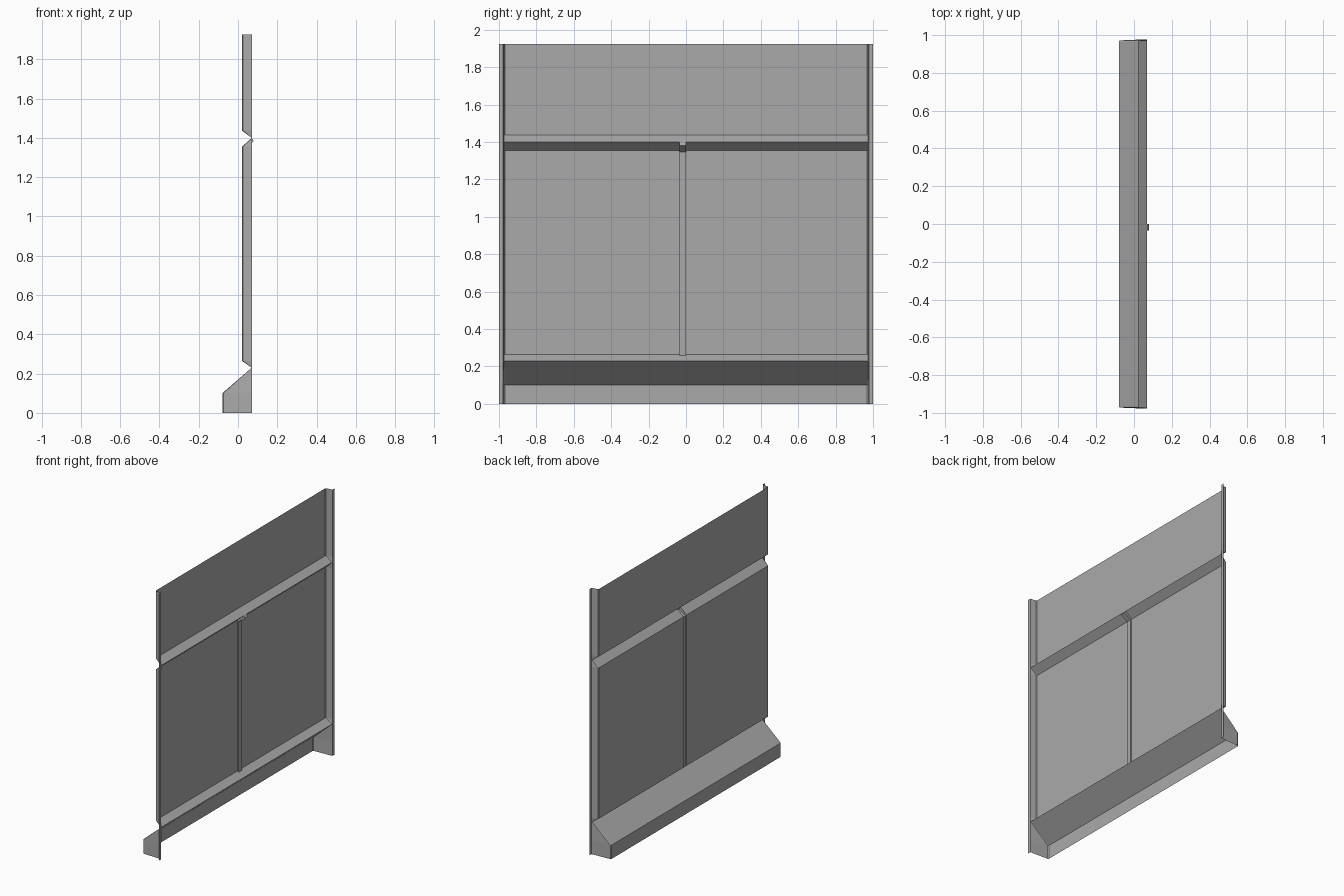
import bpy
import bmesh

cube = bpy.data.objects.get("Cube")
if cube:
    bpy.data.objects.remove(cube, do_unlink=True)

# Single sheet metal colour
steel = bpy.data.materials.new("grey steel")
steel.use_nodes = True
GREY = (0.4, 0.4, 0.4, 1.0)
steel.diffuse_color = GREY
steel.node_tree.nodes["Principled BSDF"].inputs["Base Color"].default_value = GREY

LIP_X = 0.07
RIB = (-0.035, 0.0)
# Folded side profile (x, z), from the bottom skirt up
PROFILE = [(-0.08, 0.0), (-0.08, 0.1), (LIP_X, 0.23), (0.02, 0.265),
           (0.02, 1.355), (LIP_X, 1.4), (0.02, 1.437), (0.02, 1.925)]
# Raised rib profile, from its foot on the lower fold to the upper fold
RIB_PROFILE = [(0.03, 0.258), (0.03, 1.347), (0.08, 1.382), (LIP_X, 1.4)]


def make_object(name, bm):
    bmesh.ops.remove_doubles(bm, verts=bm.verts, dist=0.0005)
    mesh = bpy.data.meshes.new(name)
    bm.to_mesh(mesh)
    bm.free()
    mesh.materials.append(steel)
    obj = bpy.data.objects.new(name, mesh)
    bpy.context.collection.objects.link(obj)
    return obj


def sweep(name, columns, skip=None):
    """Join columns of points into a sheet facing +x."""
    bm = bmesh.new()
    grid = [[bm.verts.new(p) for p in col] for col in columns]
    for c in range(len(grid) - 1):
        for r in range(len(grid[c]) - 1):
            if skip and skip(c, r):
                continue
            bm.faces.new((grid[c][r], grid[c + 1][r],
                          grid[c + 1][r + 1], grid[c][r + 1]))
    bmesh.ops.dissolve_degenerate(bm, dist=0.0005, edges=bm.edges)
    return make_object(name, bm)


def column(y, shift=0.0):
    return [(min(x + shift, LIP_X), y, z) for x, z in PROFILE]


# Folded panel, with an opening where the rib is pressed out
sweep("folded_panel", [column(-0.967), column(RIB[0]), column(RIB[1]), column(0.967)],
      lambda c, r: c == 1 and r in (3, 4))

# Side flanges with a soft corner and an outward lip
for name, side in (("rear_flange", 1), ("front_flange", -1)):
    cols = [column(0.967 * side), column(0.972 * side, 0.005),
            column(0.978 * side, 1.0), column(side, 1.0)]
    sweep(name, cols if side > 0 else cols[::-1])

# Pressed centre rib: face strip and two side walls
sweep("centre_rib", [[(x, y, z) for x, z in RIB_PROFILE] for y in RIB])
for name, y in (("rib_wall_front", RIB[0]), ("rib_wall_rear", RIB[1])):
    outline = RIB_PROFILE + [PROFILE[4], PROFILE[3]]
    bm = bmesh.new()
    verts = [bm.verts.new((x, y, z)) for x, z in outline]
    face = bm.faces.new(verts)
    if y == RIB[0]:
        if face.normal.y > 0:
            face.normal_flip()
    make_object(name, bm)
